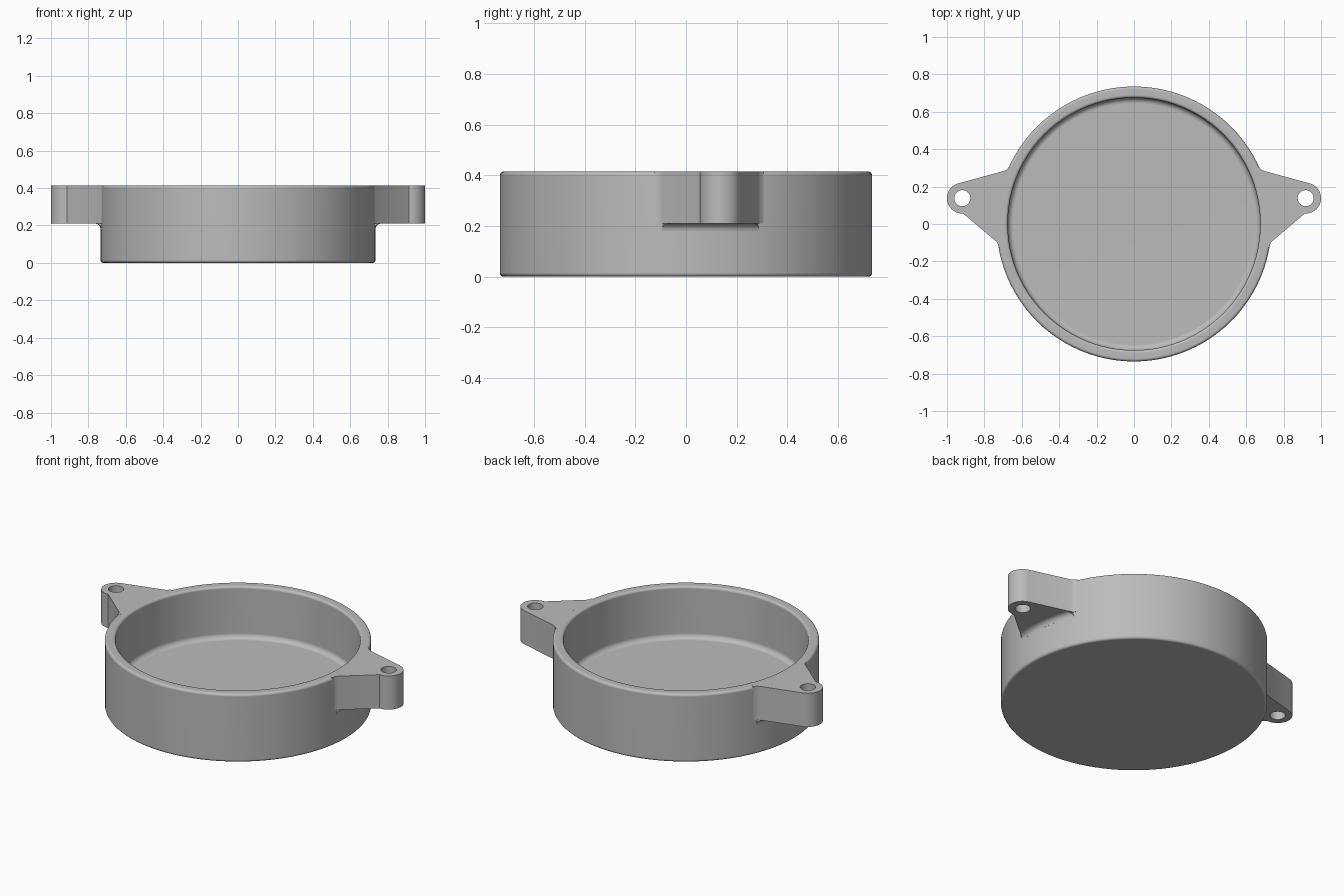
import bpy
import bmesh
from math import cos, sin, pi, radians, atan2, hypot
from mathutils import Vector, Matrix

cube = bpy.data.objects.get("Cube")
if cube:
    bpy.data.objects.remove(cube, do_unlink=True)

OUTER, INNER, HEIGHT = 0.735, 0.675, 0.415
FLOOR, EDGE, COVE = 0.10, 0.015, 0.03
EAR_Z = 0.21
BOSS = Vector((0.918, 0.138))

grey = bpy.data.materials.new("satin grey")
grey.use_nodes = True
COLOUR = (0.5, 0.5, 0.5, 1)
grey.diffuse_color = COLOUR
grey.node_tree.nodes["Principled BSDF"].inputs["Base Color"].default_value = COLOUR


def arc(cx, cy, r, start, end, steps=5):
    """Points along a circular arc, angles in degrees."""
    angles = [radians(start + (end - start) * i / steps) for i in range(steps + 1)]
    return [(cx + r * cos(a), cy + r * sin(a)) for a in angles]


def smooth(obj, angle=32):
    bpy.ops.object.select_all(action="DESELECT")
    obj.select_set(True)
    bpy.context.view_layer.objects.active = obj
    bpy.ops.object.shade_smooth_by_angle(angle=radians(angle))


def finish(bm, name):
    bmesh.ops.remove_doubles(bm, verts=bm.verts, dist=1e-5)
    bmesh.ops.recalc_face_normals(bm, faces=bm.faces)
    mesh = bpy.data.meshes.new(name)
    bm.to_mesh(mesh)
    bm.free()
    mesh.materials.append(grey)
    obj = bpy.data.objects.new(name, mesh)
    bpy.context.collection.objects.link(obj)
    smooth(obj)
    return obj


# Round dish: one closed section with rounded edges, spun about z
section = [(0, FLOOR)]
section += arc(INNER - COVE, FLOOR + COVE, COVE, -90, 0)
section += arc(INNER + EDGE, HEIGHT - EDGE, EDGE, 180, 90)
section += arc(OUTER - EDGE, HEIGHT - EDGE, EDGE, 90, 0)
section += arc(OUTER - EDGE, EDGE, EDGE, 0, -90)
section += [(0, 0)]
bm = bmesh.new()
verts = [bm.verts.new((r, 0, z)) for r, z in section]
edges = [bm.edges.new(pair) for pair in zip(verts, verts[1:])]
bmesh.ops.spin(bm, geom=verts + edges, axis=(0, 0, 1), cent=(0, 0, 0),
               angle=2 * pi, steps=96, use_merge=True)
dish = finish(bm, "dish")
weighted = dish.modifiers.new("flat faces", "WEIGHTED_NORMAL")
weighted.keep_sharp = True

# Ear outline: rounded boss, straight flanks, blended into the dish wall
back_root = [(0.69, 0.285), (0.679, 0.292), (0.668, 0.306)]
front_root = [(0.723, -0.125), (0.727, -0.108), (0.735, -0.095)]
root_r = OUTER - EDGE
root = arc(0, 0, root_r, 24.6, -9.8, 12)
outline = arc(*BOSS, 0.082, -93, 74, 24) + back_root + root + front_root
hole = arc(*BOSS, 0.043, 0, 360, 32)[:-1]


def make_ear(name, side):
    curve = bpy.data.curves.new(name, "CURVE")
    curve.dimensions = "2D"
    curve.fill_mode = "BOTH"
    curve.extrude = (HEIGHT - EAR_Z) / 2
    for points in (outline, hole):
        spline = curve.splines.new("POLY")
        spline.points.add(len(points) - 1)
        for p, (x, y) in zip(spline.points, points):
            p.co = (side * x, y, 0, 1)
        spline.use_cyclic_u = True
    temp = bpy.data.objects.new(name + "_outline", curve)
    bpy.context.collection.objects.link(temp)
    bpy.context.view_layer.update()
    mesh = bpy.data.meshes.new_from_object(temp.evaluated_get(
        bpy.context.evaluated_depsgraph_get()))
    bm = bmesh.new()
    bm.from_mesh(mesh)
    bpy.data.objects.remove(temp, do_unlink=True)
    bmesh.ops.translate(bm, verts=bm.verts, vec=(0, 0, (HEIGHT + EAR_Z) / 2))
    finish(bm, name)


def make_cove(name, side):
    """Concave blend between the dish wall and the underside of the ear."""
    profile = arc(OUTER + COVE, EAR_Z - COVE, COVE, 180, 90, 6)
    profile += [(OUTER - EDGE, EAR_Z), (OUTER - EDGE, EAR_Z - COVE)]
    steps = 12
    bm = bmesh.new()
    rings = []
    for i in range(steps + 1):
        ring = []
        for r, z in profile:
            grow = max(0, (r - OUTER) / COVE)
            low, high = -7.5 + 2.2 * grow, 23.2 - 2.8 * grow
            a = radians(low + (high - low) * i / steps)
            ring.append(bm.verts.new((side * r * cos(a), r * sin(a), z)))
        rings.append(ring)
    n = len(profile)
    for a, b in zip(rings, rings[1:]):
        for j in range(n):
            k = (j + 1) % n
            bm.faces.new((a[j], a[k], b[k], b[j]))
    bm.faces.new(rings[0])
    bm.faces.new(rings[-1])
    finish(bm, name)


for label, side in (("left", 1), ("right", -1)):
    make_ear(label + "_ear", side)
    make_cove(label + "_ear_cove", side)
